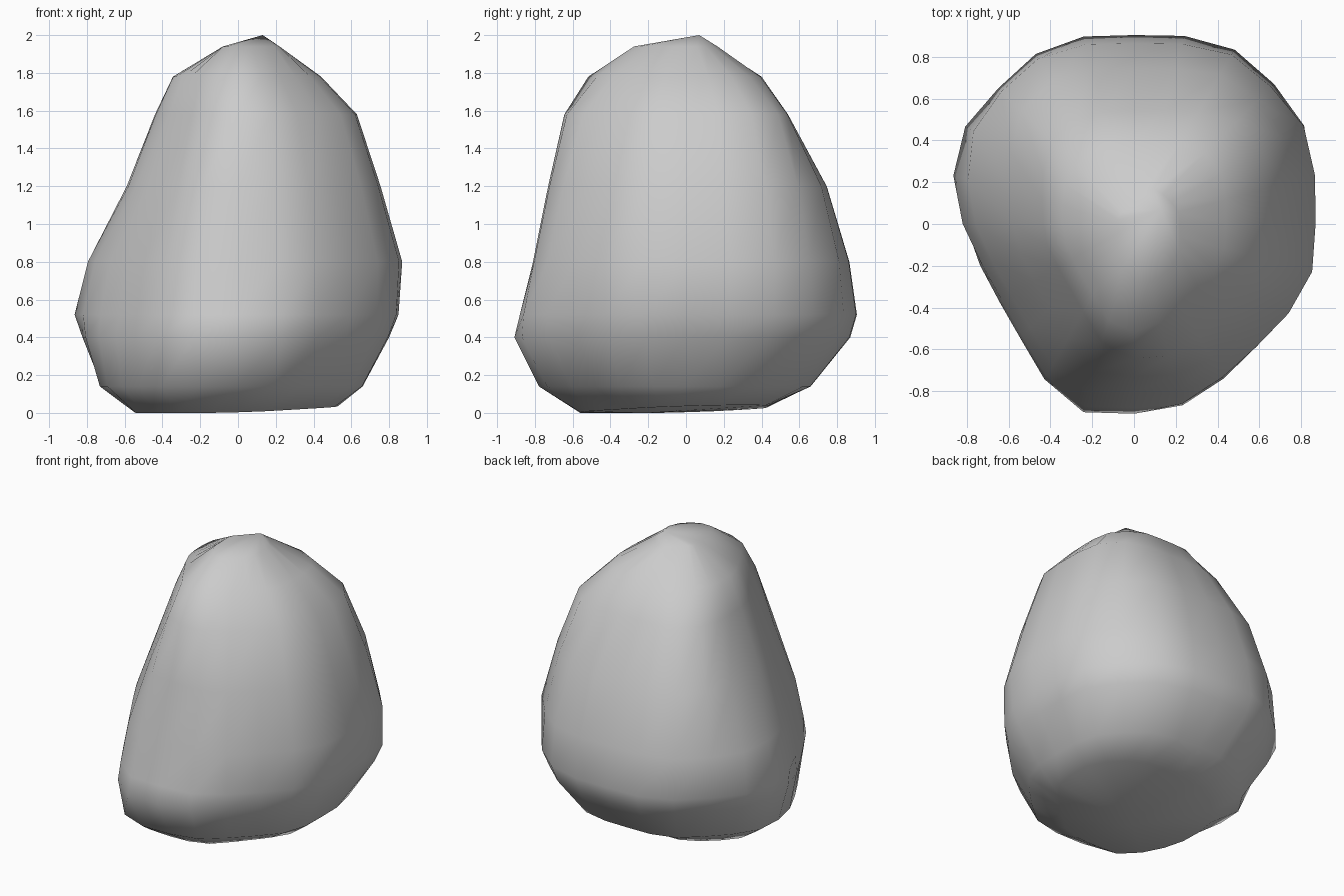
import bpy, bmesh
from math import cos, sin, pi, radians

if "Cube" in bpy.data.objects:
    bpy.data.objects.remove(bpy.data.objects["Cube"])

# Boulder sections: height, then extent towards each direction below
DIRECTIONS = [radians(d) for d in (0, 45, 90, 135, 180, 210, 270, 315)]
SECTIONS = [
    (0.02, .53, .51, .43, .50, .55, .59, .56, .48),
    (0.14, .66, .71, .66, .69, .74, .71, .78, .68),
    (0.40, .80, .90, .87, .86, .83, .745, .91, .81),
    (0.52, .85, .95, .905, .92, .875, .73, .88, .83),
    (0.80, .87, .93, .865, .90, .80, .68, .81, .83),
    (1.20, .755, .84, .745, .78, .59, .55, .73, .73),
    (1.58, .63, .70, .54, .56, .44, .42, .645, .61),
    (1.78, .44, .48, .40, .39, .345, .34, .52, .43),
    (1.94, .22, .20, .17, .08, .08, .15, .28, .27),
]
APEX = (0.13, 0.07, 2.0)
SEGMENTS = 24


def radius(angle, extents, p=16):
    """Rounded outline that touches the given extents."""
    total = sum((max(0.0, cos(angle - d)) / h) ** p
                for d, h in zip(DIRECTIONS, extents))
    return total ** (-1 / p)


bm = bmesh.new()
rings = []
for level, (z, *extents) in enumerate(SECTIONS):
    ring = []
    for k in range(SEGMENTS):
        a = 2 * pi * k / SEGMENTS
        r = radius(a, extents)
        x, y = r * cos(a), r * sin(a)
        # the underside is slightly tilted
        tilt = 0.03 * (x + y) if level == 0 else 0
        ring.append(bm.verts.new((x, y, max(0.0, z + tilt))))
    rings.append(ring)

# Sides
for low, high in zip(rings, rings[1:]):
    for k in range(SEGMENTS):
        n = (k + 1) % SEGMENTS
        bm.faces.new((low[k], low[n], high[n], high[k]))

# Peak and underside
for ring, point in ((rings[-1], APEX), (rings[0], (-0.15, -0.2, 0.0))):
    tip = bm.verts.new(point)
    for k in range(SEGMENTS):
        bm.faces.new((ring[k], ring[(k + 1) % SEGMENTS], tip))

bmesh.ops.recalc_face_normals(bm, faces=bm.faces)
for f in bm.faces:
    f.smooth = True

mesh = bpy.data.meshes.new("boulder")
bm.to_mesh(mesh)
bm.free()
bpy.context.collection.objects.link(bpy.data.objects.new("boulder", mesh))
